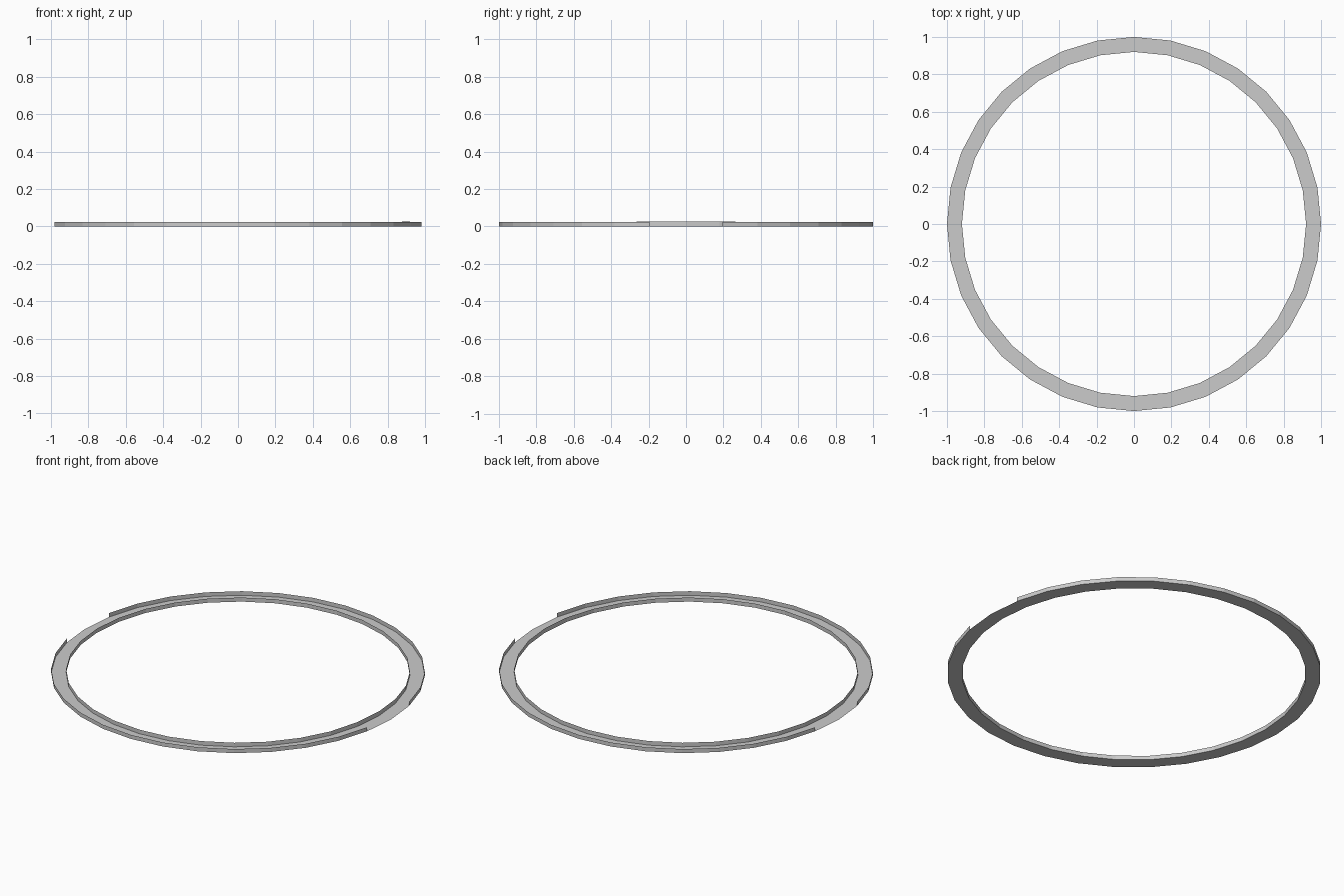
import bpy
from math import cos, sin, tau

if "Cube" in bpy.data.objects:
    bpy.data.objects.remove(bpy.data.objects["Cube"])

SIDES = 32
R_OUT, R_IN, HEIGHT = 1.0, 0.92, 0.024


def point(r, i, z):
    a = tau * i / SIDES
    return (r * cos(a), r * sin(a), z)


def make(name, lower, upper, skip=()):
    """Join two rings of points with quads, leaving out skipped segments."""
    used = [i for i in range(SIDES) if i not in skip]
    keep = sorted({j % SIDES for i in used for j in (i, i + 1)})
    index = {k: n for n, k in enumerate(keep)}
    verts = [p(k) for k in keep for p in (lower, upper)]
    faces = []
    for i in used:
        a, b = 2 * index[i], 2 * index[(i + 1) % SIDES]
        faces.append((a, b, b + 1, a + 1))
    mesh = bpy.data.meshes.new(name)
    mesh.from_pydata(verts, [], faces)
    obj = bpy.data.objects.new(name, mesh)
    bpy.context.collection.objects.link(obj)
    return obj


# Flat ring floor of the channel
make("channel_floor",
     lambda i: point(R_OUT, i, 0), lambda i: point(R_IN, i, 0))

# Outer rim, open for two segments at each side
gaps = {SIDES - 1, 0, SIDES // 2 - 1, SIDES // 2}
make("outer_rim",
     lambda i: point(R_OUT, i, 0), lambda i: point(R_OUT, i, HEIGHT), gaps)

# Inner rim, closed, slightly taller at the right opening
make("inner_rim",
     lambda i: point(R_IN, i, 0),
     lambda i: point(R_IN, i, HEIGHT + (0.002 if i in (0, 1, SIDES - 1) else 0)))
